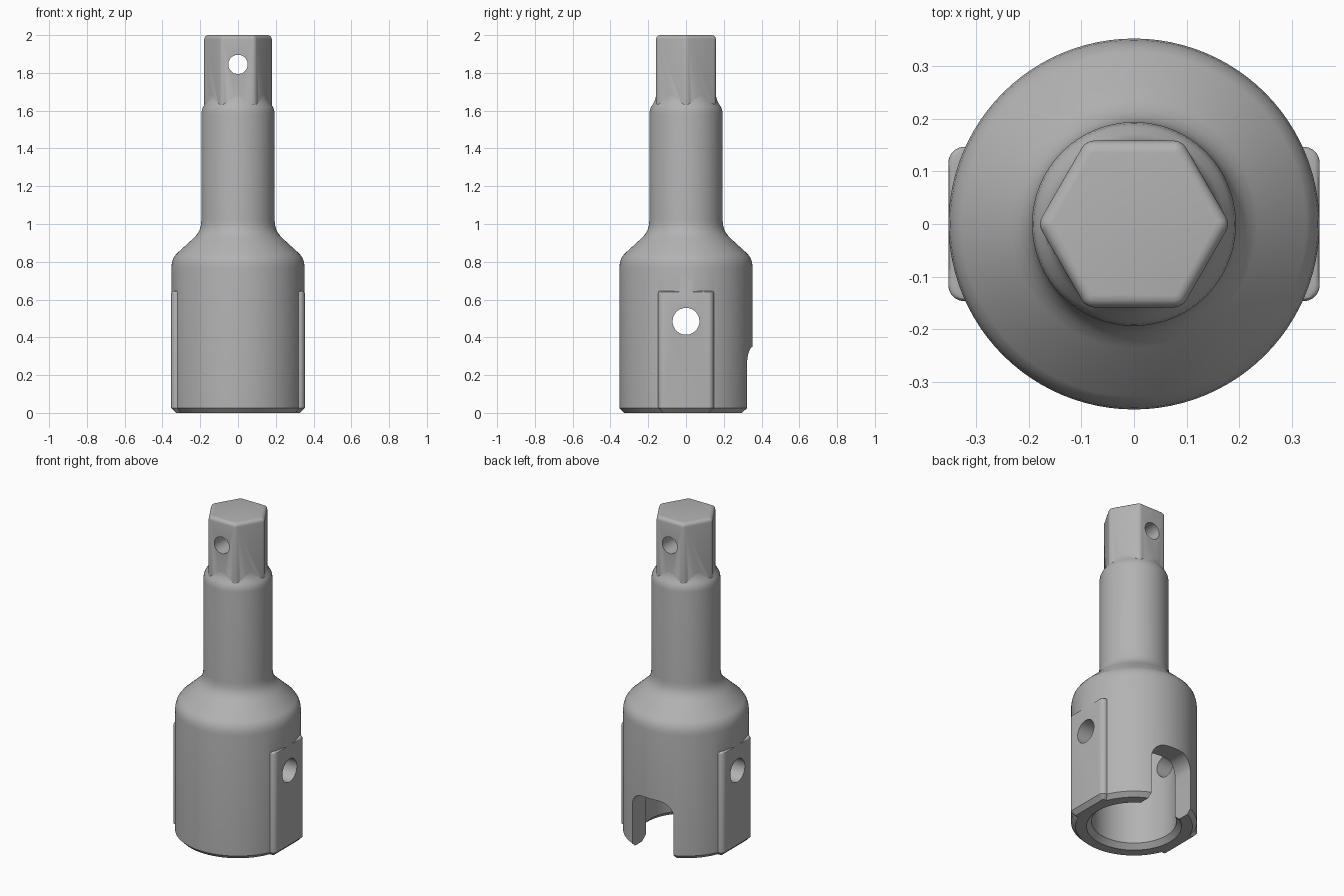
import bpy, bmesh
from math import pi, radians
from mathutils import Matrix

old = bpy.data.objects.get("Cube")
if old:
    bpy.data.objects.remove(old, do_unlink=True)

steel = bpy.data.materials.new("grey steel")
steel.use_nodes = True
GREY = (0.45, 0.45, 0.45, 1)
steel.diffuse_color = GREY
steel.node_tree.nodes["Principled BSDF"].inputs["Base Color"].default_value = GREY


def finish(name, bm):
    bmesh.ops.recalc_face_normals(bm, faces=bm.faces)
    mesh = bpy.data.meshes.new(name)
    bm.to_mesh(mesh)
    bm.free()
    mesh.materials.append(steel)
    ob = bpy.data.objects.new(name, mesh)
    bpy.context.collection.objects.link(ob)
    return ob


def lathe(name, profile, steps=96):
    """Spin (radius, height) points that start and end on the axis."""
    bm = bmesh.new()
    verts = [bm.verts.new((r, 0, z)) for r, z in profile]
    edges = [bm.edges.new(pair) for pair in zip(verts, verts[1:])]
    bmesh.ops.spin(bm, geom=verts + edges, cent=(0, 0, 0), axis=(0, 0, 1),
                   angle=2 * pi, steps=steps, use_duplicate=False)
    bmesh.ops.remove_doubles(bm, verts=bm.verts, dist=1e-5)
    return finish(name, bm)


def bevel(bm, test, width, segments):
    edges = [e for e in bm.edges if test(e.verts[0].co, e.verts[1].co)]
    bmesh.ops.bevel(bm, geom=edges, offset=width, segments=segments,
                    profile=0.5, affect='EDGES')


def vertical(a, b):
    return abs(a.z - b.z) > 0.1


def at_height(z):
    return lambda a, b: abs(a.z - z) < 1e-4 and abs(b.z - z) < 1e-4


def block(x, y, z):
    """Box from (low, high) pairs."""
    bm = bmesh.new()
    bmesh.ops.create_cube(bm, size=1)
    for v in bm.verts:
        v.co = [p[0] if c < 0 else p[1] for c, p in zip(v.co, (x, y, z))]
    return bm


def rod(name, radius, height, axis):
    bm = bmesh.new()
    turn = Matrix.Rotation(pi / 2, 4, axis)
    bmesh.ops.create_cone(bm, cap_ends=True, segments=48, radius1=radius,
                          radius2=radius, depth=1,
                          matrix=Matrix.Translation((0, 0, height)) @ turn)
    return finish(name, bm)


def combine(target, tool, operation):
    mod = target.modifiers.new(tool.name, 'BOOLEAN')
    mod.operation = operation
    mod.solver = 'EXACT'
    mod.object = tool
    bpy.context.view_layer.objects.active = target
    bpy.ops.object.modifier_apply(modifier=mod.name)
    bpy.data.objects.remove(tool, do_unlink=True)


# Turned body: chamfered base, shoulder, shaft and shaft tip
body = lathe("socket_adapter", [
    (0, 0), (0.328, 0), (0.353, 0.025), (0.353, 0.77), (0.350, 0.795),
    (0.342, 0.82), (0.328, 0.84), (0.235, 0.925), (0.217, 0.945),
    (0.204, 0.967), (0.197, 0.99), (0.194, 1.02), (0.194, 1.585),
    (0.191, 1.605), (0.184, 1.622), (0.172, 1.64), (0.165, 1.655),
    (0.160, 1.672), (0.157, 1.69), (0, 1.69)])

# Flat bosses on both sides: rounded corners, chamfered base
boss = block((-0.3535, 0.3535), (-0.147, 0.147), (0, 0.645))
bevel(boss, vertical, 0.03, 5)
bevel(boss, at_height(0), 0.025, 1)
bevel(boss, at_height(0.645), 0.01, 3)
combine(body, finish("side_bosses", boss), 'UNION')

# Hexagonal drive end with softened edges
hexagon = bmesh.new()
bmesh.ops.create_cone(hexagon, cap_ends=True, segments=6, radius1=0.183,
                      radius2=0.183, depth=0.45,
                      matrix=Matrix.Translation((0, 0, 1.775))
                      @ Matrix.Rotation(pi / 2, 4, 'Z'))
if max(v.co.x for v in hexagon.verts) < 0.17:
    bmesh.ops.rotate(hexagon, verts=hexagon.verts,
                     matrix=Matrix.Rotation(pi / 6, 3, 'Z'))
bevel(hexagon, vertical, 0.014, 4)
bevel(hexagon, at_height(2), 0.022, 4)
combine(body, finish("hex_drive", hexagon), 'UNION')

# Bore with a chamfered mouth
combine(body, lathe("bore", [(0, -0.03), (0.297, -0.03), (0.238, 0.029),
                             (0.238, 0.66), (0, 0.7)]), 'DIFFERENCE')

# Round-cornered slot in the back wall
slot = block((-0.142, 0.142), (0.05, 0.6), (-0.1, 0.35))
bevel(slot, lambda a, b: abs(a.y - b.y) > 0.1 and a.z > 0.3, 0.09, 8)
combine(body, finish("back_slot", slot), 'DIFFERENCE')

# Cross holes through the socket and the drive end
combine(body, rod("socket_hole", 0.071, 0.485, 'Y'), 'DIFFERENCE')
combine(body, rod("drive_hole", 0.051, 1.845, 'X'), 'DIFFERENCE')

# Smooth shading with crisp edges
bpy.ops.object.select_all(action='DESELECT')
body.select_set(True)
bpy.context.view_layer.objects.active = body
bpy.ops.object.shade_smooth_by_angle(angle=radians(30))
